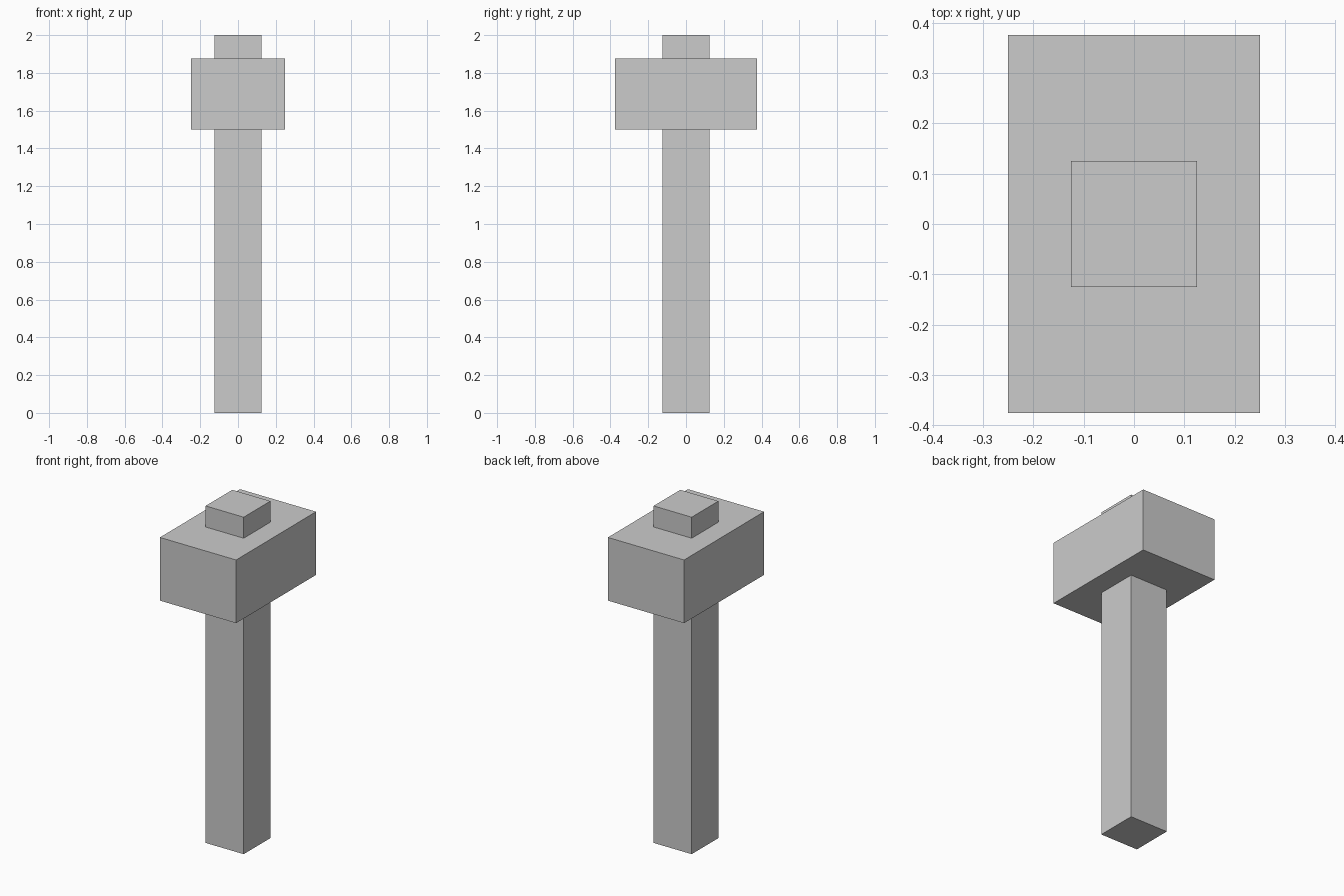
import bpy

if "Cube" in bpy.data.objects:
    bpy.data.objects.remove(bpy.data.objects["Cube"])


def box(name, size, z_min, z_max):
    """Add a flat-faced box centred on x = y = 0 between two heights."""
    bpy.ops.mesh.primitive_cube_add(size=1, location=(0, 0, (z_min + z_max) / 2))
    obj = bpy.context.object
    obj.name = name
    obj.scale = (size[0], size[1], z_max - z_min)
    bpy.ops.object.transform_apply(location=False, rotation=False, scale=True)
    return obj


# Square shaft running through the head and out of its top
box("handle", (0.25, 0.25), 0.0, 2.0)

# Heavy block, longest along y
box("hammer_head", (0.5, 0.75), 1.5, 1.875)
